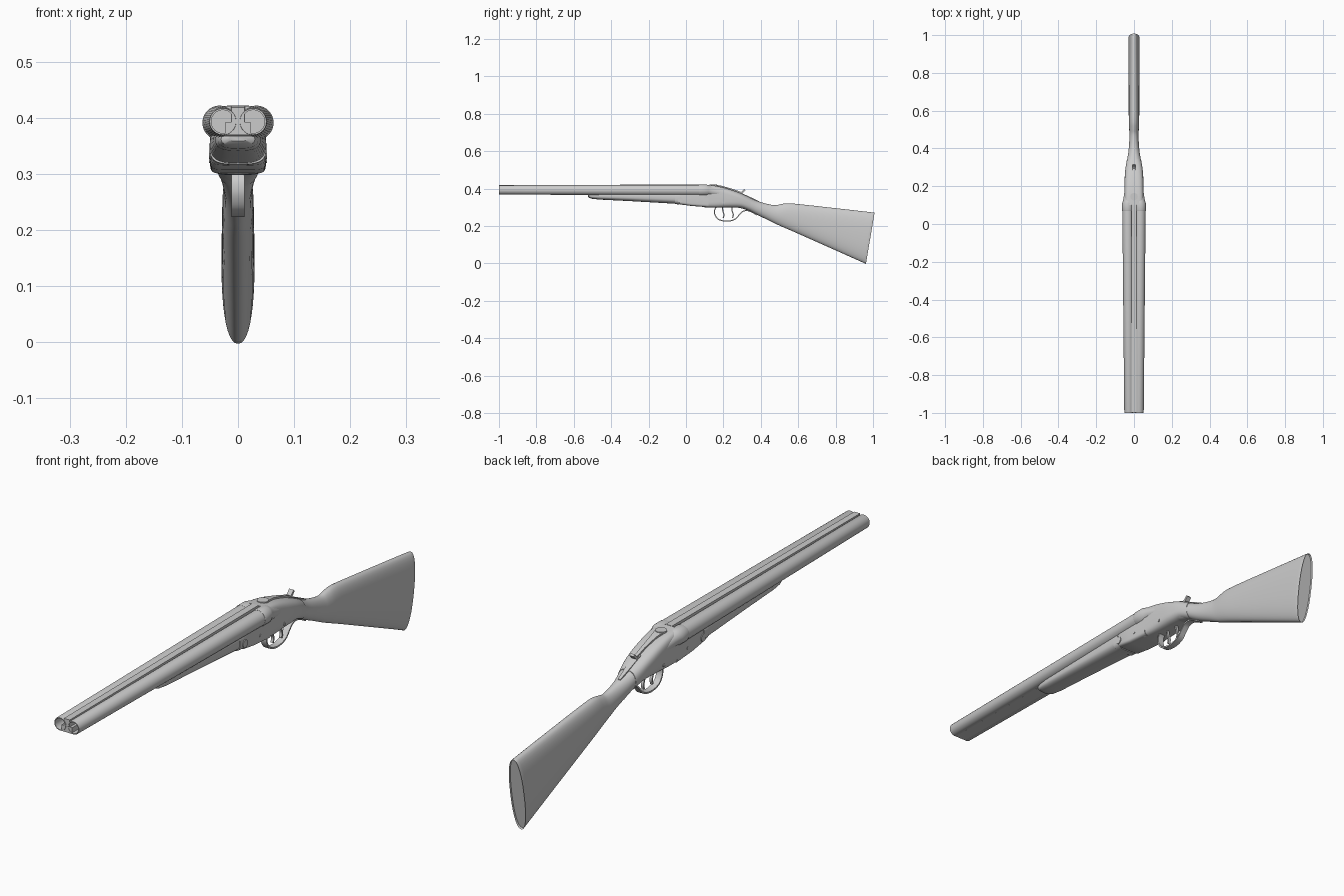
import bpy, bmesh, math
from mathutils import Vector

if "Cube" in bpy.data.objects:
    bpy.data.objects.remove(bpy.data.objects["Cube"])


def loft(name, rings):
    """Skin a list of equal-length point rings and cap both ends."""
    bm = bmesh.new()
    rows = [[bm.verts.new(p) for p in r] for r in rings]
    n = len(rows[0])
    for a, b in zip(rows, rows[1:]):
        for i in range(n):
            j = (i + 1) % n
            bm.faces.new((a[i], a[j], b[j], b[i]))
    bm.faces.new(rows[0])
    bm.faces.new(rows[-1])
    bmesh.ops.recalc_face_normals(bm, faces=bm.faces)
    me = bpy.data.meshes.new(name)
    bm.to_mesh(me)
    bm.free()
    ob = bpy.data.objects.new(name, me)
    bpy.context.collection.objects.link(ob)
    return ob


def circle(x, y, z, r, n=40):
    return [(x + r * math.cos(2 * math.pi * i / n), y, z + r * math.sin(2 * math.pi * i / n))
            for i in range(n)]


def section(y_top, y_bot, top, bot, w, e, n=40):
    """Superellipse cross-section whose plane may lean along y."""
    pts = []
    for i in range(n):
        a = 2 * math.pi * i / n
        c, s = math.cos(a), math.sin(a)
        t = (math.copysign(abs(s) ** (2 / e), s) + 1) / 2
        pts.append((w * math.copysign(abs(c) ** (2 / e), c),
                    y_bot + (y_top - y_bot) * t, bot + (top - bot) * t))
    return pts


def smooth(st, k=4):
    """Catmull-Rom refinement of a list of station tuples."""
    out = []
    for i in range(len(st) - 1):
        p0, p1, p2, p3 = st[max(i - 1, 0)], st[i], st[i + 1], st[min(i + 2, len(st) - 1)]
        for s in range(k):
            t = s / k
            out.append(tuple(0.5 * (2 * b + (c - a) * t + (2 * a - 5 * b + 4 * c - d) * t * t
                                    + (3 * b - a - 3 * c + d) * t ** 3)
                             for a, b, c, d in zip(p0, p1, p2, p3)))
    return out + [st[-1]]


def body(name, stations):
    return loft(name, [section(s[0], *s) for s in stations])


def strip(name, path, w, th):
    """Flat band following a (y, z) path in the centre plane."""
    path = [Vector(p) for p in smooth(path, 5)]
    rings = []
    for i, p in enumerate(path):
        d = (path[min(i + 1, len(path) - 1)] - path[max(i - 1, 0)]).normalized()
        q, r = p + Vector((-d.y, d.x)) * th, p - Vector((-d.y, d.x)) * th
        rings.append([(-w, *q), (w, *q), (w, *r), (-w, *r)])
    return loft(name, rings)


def bar(name, stations):
    """Rectangular bar from (y, half width, bottom, top) stations."""
    return loft(name, [[(-w, y, b), (w, y, b), (w, y, t), (-w, y, t)] for y, w, b, t in stations])


def pin(name, y, z, r, half):
    return loft(name, [[(x, y + r * math.cos(i * math.pi / 10), z + r * math.sin(i * math.pi / 10))
                        for i in range(20)] for x in (-half, half)])


# barrels with open bores, and the rounded fences behind them
for side, sx in (("left", -1), ("right", 1)):
    loft(side + "_barrel", [circle(sx * .033, .1, .391, .029), circle(sx * .027, -.997, .393, .0245),
                            circle(sx * .027, -1, .393, .0235), circle(sx * .027, -1, .393, .0205),
                            circle(sx * .027, -.85, .393, .0205)])
    loft(side + "_fence", [circle(sx * x, y, z, r) for x, y, z, r in (
        (.033, .07, .391, .0295), (.033, .073, .391, .0305), (.033, .108, .391, .0305),
        (.031, .12, .391, .028), (.029, .14, .386, .026), (.027, .17, .38, .024),
        (.025, .2, .372, .022))])

# ribs joining the barrels
bar("top_rib", [(-.999, .012, .39, .418), (.1, .013, .39, .422)])
bar("bottom_rib", [(-.999, .022, .369, .392), (.09, .026, .363, .392)])

# wooden fore-end and its metal iron
body("fore_end", [(-.525, .369, .358, .018, 2.5), (-.518, .373, .350, .03, 2.5),
                  (-.5, .376, .345, .036, 2.6), (-.46, .38, .341, .04, 2.8),
                  (-.3, .382, .333, .044, 2.8), (-.06, .385, .319, .049, 3)])
body("fore_end_iron", [(-.06, .38, .317, .05, 3.4), (-.035, .38, .315, .05, 3.6)])
pin("hinge_pin", -.03, .34, .014, .052)

# receiver: bar under the barrels, then standing breech
body("receiver_bar", [(-.04, .375, .322, .047, 5), (-.03, .378, .315, .049, 6),
                      (.03, .378, .307, .05, 7), (.12, .38, .3, .05, 7)])
body("receiver", smooth([(.1, .421, .3, .05, 6), (.15, .416, .298, .05, 5),
                         (.2, .406, .298, .05, 4), (.25, .391, .298, .049, 3.4),
                         (.3, .372, .295, .0445, 2.9), (.345, .351, .277, .0365, 2.4)]))
for y, z in ((.06, .335), (.2, .325)):
    pin("side_screw", y, z, .006, .0515)

# stock with slim wrist, raised comb and slanted butt
stock = [(.28, .28, .375, .298, .045, 3), (.33, .33, .356, .284, .038, 2.4),
         (.38, .38, .334, .259, .030, 2.1), (.43, .43, .319, .236, .0255, 2),
         (.475, .475, .311, .214, .0245, 2), (.505, .5, .316, .202, .0255, 2),
         (.54, .53, .321, .189, .027, 2.1), (.6, .59, .317, .163, .028, 2.2),
         (.8, .77, .295, .083, .029, 2.3), (.992, .947, .273, .004, .0295, 2.3),
         (1, .955, .271, 0, .028, 2.3)]
loft("stock", [section(*s) for s in smooth(stock)])

# opening lever, thumb piece and upper tang
loft("lever_pivot", [[(.02 * math.cos(i * math.pi / 12), .145 + .02 * math.sin(i * math.pi / 12), z)
                      for i in range(24)] for z in (.4, .422)])
bar("top_lever", [(.15, .018, .4, .422), (.19, .011, .39, .415), (.25, .007, .375, .398),
                  (.3, .006, .36, .38)])
strip("thumb_piece", [(.285, .375), (.3, .379), (.309, .388), (.315, .394)], .009, .0045)
bar("upper_tang", [(.28, .012, .36, .383), (.33, .01, .33, .361), (.39, .005, .31, .333)])

# trigger guard and two triggers
strip("trigger_guard", [(.162, .302), (.153, .285), (.154, .262), (.17, .238), (.2, .227),
                        (.235, .227), (.265, .238), (.285, .26), (.305, .278), (.335, .281),
                        (.38, .259)], .012, .0028)
for name, y in (("front_trigger", .195), ("rear_trigger", .245)):
    strip(name, [(y, .305), (y + .002, .28), (y + .008, .26), (y + .004, .243)], .005, .003)

# shading
bpy.ops.object.select_all(action='SELECT')
bpy.context.view_layer.objects.active = bpy.data.objects["stock"]
bpy.ops.object.shade_smooth_by_angle(angle=math.radians(35))
